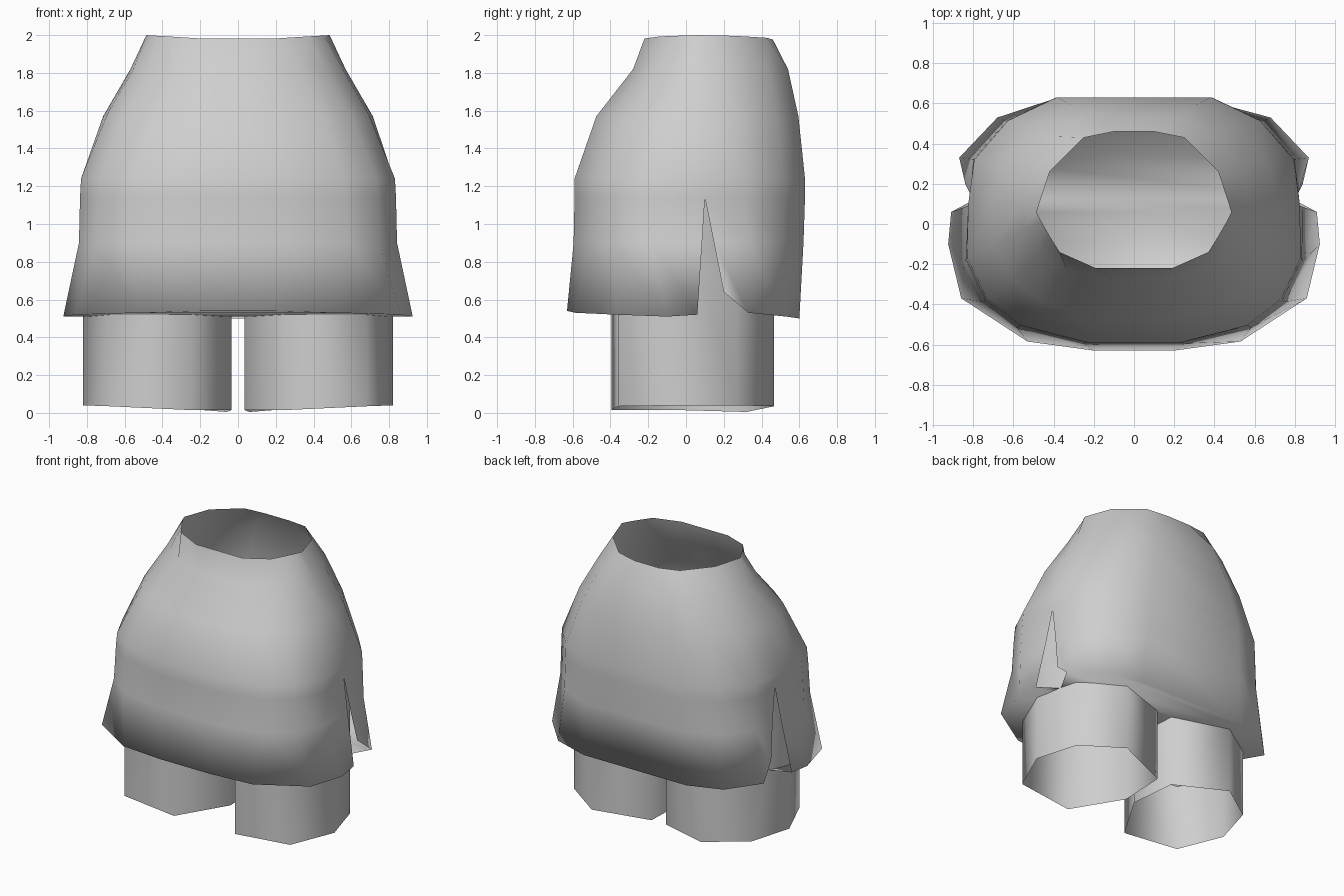
import bpy, bmesh, math

if "Cube" in bpy.data.objects:
    bpy.data.objects.remove(bpy.data.objects["Cube"])

grey = bpy.data.materials.new("plain grey")
grey.diffuse_color = (0.62, 0.62, 0.62, 1)
grey.use_nodes = True
grey.node_tree.nodes["Principled BSDF"].inputs["Base Color"].default_value = grey.diffuse_color


def make(name, verts, faces):
    me = bpy.data.meshes.new(name)
    me.from_pydata(verts, [], faces)
    bm = bmesh.new()
    bm.from_mesh(me)
    bmesh.ops.remove_doubles(bm, verts=bm.verts, dist=0.0005)
    bmesh.ops.recalc_face_normals(bm, faces=bm.faces)
    for f in bm.faces:
        f.smooth = True
    bm.to_mesh(me)
    bm.free()
    me.materials.append(grey)
    ob = bpy.data.objects.new(name, me)
    bpy.context.collection.objects.link(ob)
    return ob


# Skirt: rounded rings (z, half width, front y, back y, squareness front, back)
LEVELS = [(1.82, .57, -.28, .54, .95, .95), (1.57, .715, -.475, .595, .85, .92),
          (1.24, .85, -.59, .63, .75, .88), (1.14, .855, -.59, .63, .73, .88),
          (.90, .86, -.595, .622, .70, .85)]
ANGLES = [-80, -55, -35, -14, 3, 3, 22, 45, 66]   # doubled column is the side slit
SLIT = 4
WAIST = [(.19, -.22), (.37, -.14), (.42, -.06), (.46, .01), (.485, .06),
         (.485, .06), (.42, .26), (.25, .43), (.10, .46)]
HEM = [(.2, -.63, .54), (.53, -.585, .53), (.86, -.37, .52), (.925, -.1, .51),
       (.91, .06, .52), (.84, .2, .64), (.87, .33, .53), (.68, .53, .51), (.42, .6, .5)]


def ring(z, rx, yf, yb, ef, eb):
    pts = []
    for a in ANGLES:
        s, c = math.sin(math.radians(a)), math.cos(math.radians(a))
        e, y_end, end = (ef, yf, -80) if s < 0 else (eb, yb, 66)
        h = (s / math.sin(math.radians(end))) ** e
        pts.append([rx * c ** e, .06 + h * (y_end - .06), z])
    return pts


waist = [[x, y, 1.97 + .03 * x / .485] for x, y in WAIST]   # dips front and back
rows = [waist] + [ring(*lv) for lv in LEVELS] + [[list(p) for p in HEM]]
for k in (SLIT, SLIT + 1):                        # pinch at the top of the slit
    rows[3][k][:2] = [.825, .1]
    rows[4][k][:2] = [.80, .1]
rows[5][SLIT][:2] = [.84, .085]
rows[5][SLIT + 1][:2] = [.815, .148]

n = len(ANGLES)
m = 2 * n
verts = [p for r in rows for p in r + [[-x, y, z] for x, y, z in reversed(r)]]
faces = []
for i in range(len(rows) - 1):
    for j in range(m):
        k = (j + 1) % m
        if i >= 4 and j in (SLIT, m - 2 - SLIT):  # slit stays open below its tip
            continue
        faces.append((i * m + j, i * m + k, (i + 1) * m + k, (i + 1) * m + j))

# Skirt underside: strips across the hem, tucked inward at the slit
edge = list(HEM[:5]) + [(.76, .14, .53)] + list(HEM[6:])
start = len(verts)
for x, y, z in edge:
    verts += [[x, y, z], [-x, y, z]]
for i in range(len(edge) - 1):
    a = start + 2 * i
    faces.append((a, a + 1, a + 3, a + 2))
make("skirt", verts, faces)

# Legs: open seven-sided tubes, their outer wall rising behind the slit
# (x, y, bottom z, top z)
LEG = [(.035, -.04, .015, .56), (.06, .32, .005, .56), (.45, .465, .035, .58),
       (.73, .27, .04, 1.14), (.82, -.04, .04, 1.14), (.68, -.36, .035, .6),
       (.25, -.395, .015, .58)]
for side, name in ((1, "right_leg"), (-1, "left_leg")):
    k = len(LEG)
    low = [(side * x, y, b) for x, y, b, t in LEG]
    top = [(side * x, y, t) for x, y, b, t in LEG]
    walls = [(j, (j + 1) % k, k + (j + 1) % k, k + j) for j in range(k)]
    make(name, low + top, walls)
